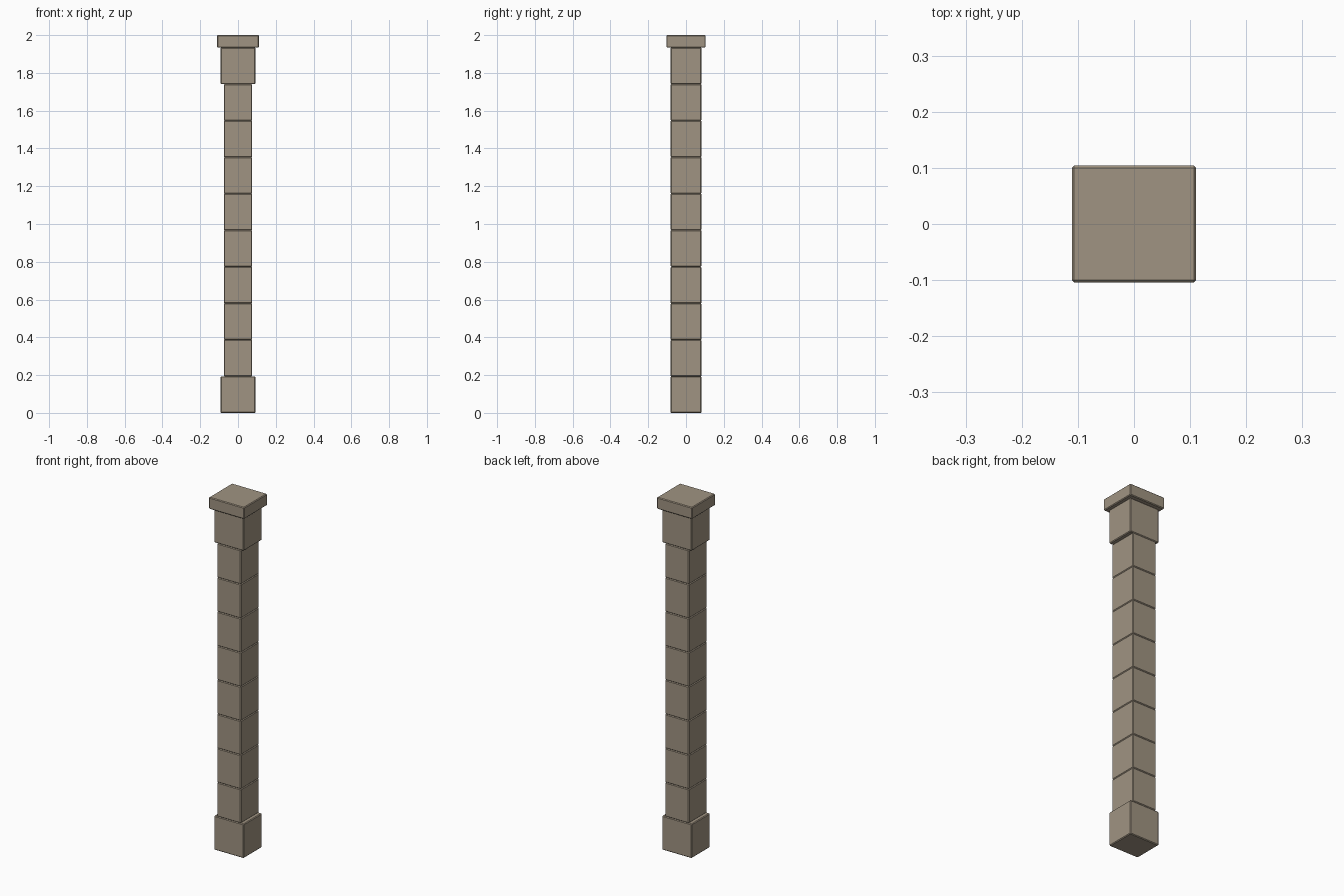
import bpy
import bmesh

cube = bpy.data.objects.get("Cube")
if cube:
    bpy.data.objects.remove(cube, do_unlink=True)

# Stone colour
stone = bpy.data.materials.new("warm_grey_stone")
stone.use_nodes = True
colour = (0.352, 0.296, 0.223, 1)
stone.diffuse_color = colour
bsdf = next(n for n in stone.node_tree.nodes if n.type == "BSDF_PRINCIPLED")
bsdf.inputs["Base Color"].default_value = colour
bsdf.inputs["Roughness"].default_value = 0.9


def block(name, width, depth, bottom, top, chamfer=0.004):
    """Stone block with narrow flat chamfers, standing between two heights."""
    bm = bmesh.new()
    bmesh.ops.create_cube(bm, size=1)
    bmesh.ops.scale(bm, vec=(width, depth, top - bottom), verts=bm.verts)
    bmesh.ops.bevel(bm, geom=bm.edges[:], offset=chamfer, segments=1,
                    affect="EDGES")
    mesh = bpy.data.meshes.new(name)
    bm.to_mesh(mesh)
    bm.free()
    mesh.materials.append(stone)
    obj = bpy.data.objects.new(name, mesh)
    obj.location.z = (bottom + top) / 2
    bpy.context.collection.objects.link(obj)
    return obj


COURSES = 10
HEIGHT = 0.1934
DEPTH = 0.164

# Wide foot and head blocks with narrower shaft blocks between
for i in range(COURSES):
    if i == 0:
        name, width = "foot_block", 0.185
    elif i == COURSES - 1:
        name, width = "head_block", 0.185
    else:
        name, width = f"shaft_block_{i}", 0.15
    block(name, width, DEPTH, i * HEIGHT, (i + 1) * HEIGHT)

# Overhanging slab on top
block("cap_slab", 0.221, 0.208, COURSES * HEIGHT, 2.0)
